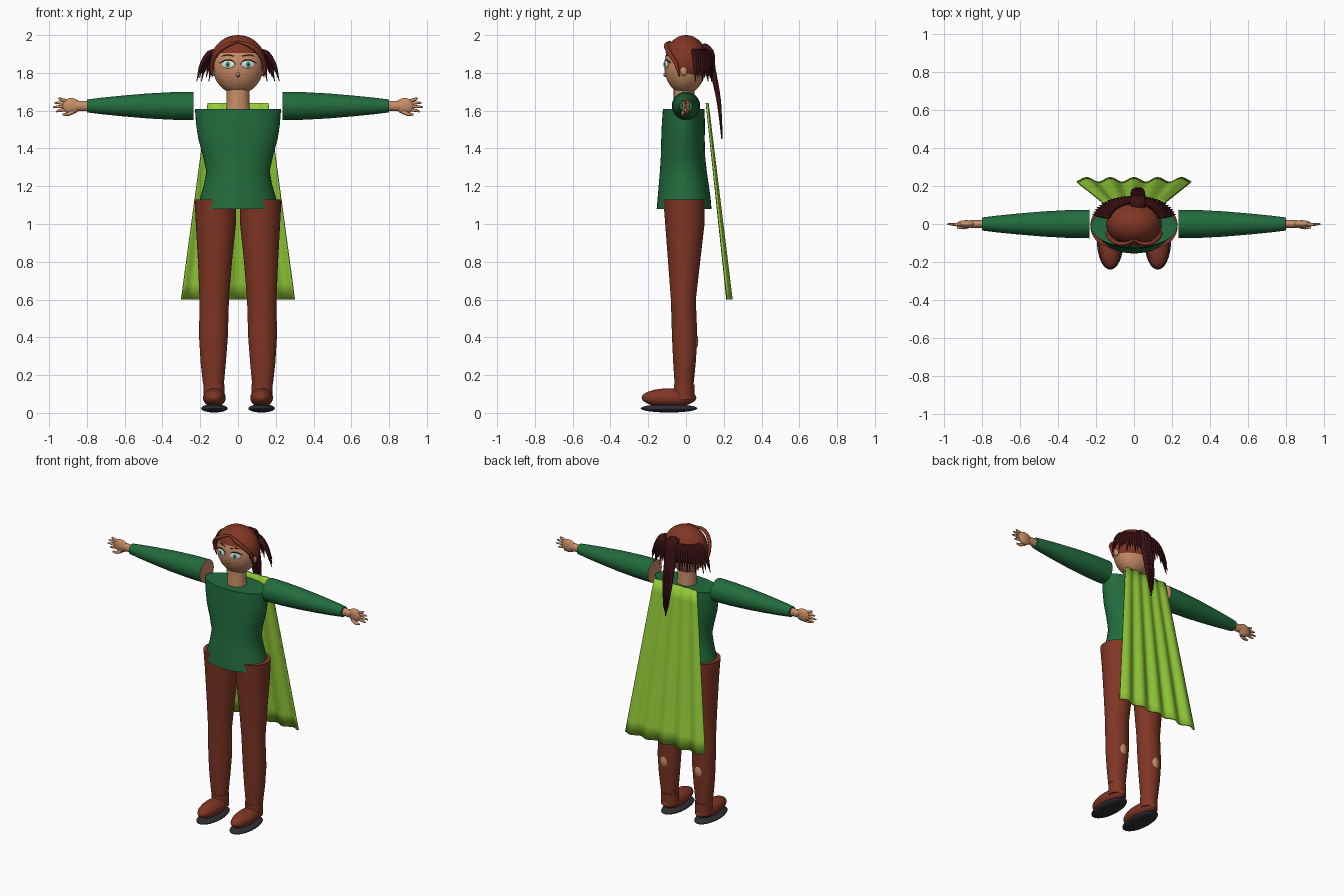
import bpy, bmesh, math
from mathutils import Vector, Matrix

cube = bpy.data.objects.get("Cube")
if cube:
    bpy.data.objects.remove(cube, do_unlink=True)


def material(name, r, g, b):
    m = bpy.data.materials.new(name)
    m.use_nodes = True
    m.diffuse_color = (r, g, b, 1)
    m.node_tree.nodes["Principled BSDF"].inputs["Base Color"].default_value = (r, g, b, 1)
    return m


GREEN = material("forest green", .016, .15, .047)
LIME = material("lime", .29, .6, .04)
RUST = material("rust brown", .216, .037, .018)
MAROON = material("dark maroon", .045, .006, .007)
SKIN = material("skin", .58, .27, .135)
SOLE = material("charcoal", .027, .027, .035)
WHITE = material("eye white", .8, .85, .82)
IRIS = material("iris green", .04, .28, .14)
BLACK = material("black", .008, .006, .006)


def add_object(name, bm, mats, smooth=50):
    bmesh.ops.recalc_face_normals(bm, faces=bm.faces)
    me = bpy.data.meshes.new(name)
    bm.to_mesh(me)
    bm.free()
    for m in mats:
        me.materials.append(m)
    ob = bpy.data.objects.new(name, me)
    bpy.context.collection.objects.link(ob)
    bpy.ops.object.select_all(action='DESELECT')
    ob.select_set(True)
    bpy.context.view_layer.objects.active = ob
    bpy.ops.object.shade_smooth_by_angle(angle=math.radians(smooth))
    return ob


def ellipsoid(name, center, radii, mat, turn=0, seg=32):
    bm = bmesh.new()
    mx = Matrix.Translation(center) @ Matrix.Rotation(turn, 4, 'Z') @ Matrix.Diagonal((*radii, 1))
    bmesh.ops.create_uvsphere(bm, u_segments=seg, v_segments=seg // 2, radius=1, matrix=mx)
    return add_object(name, bm, [mat])


def loft(name, rings, mats, along_x=False, seg=40, start_mat=0):
    """Elliptic rings (centre, radius_a, radius_b) joined into a closed tube."""
    bm = bmesh.new()
    loops = []
    for c, ra, rb in rings:
        loop = []
        for i in range(seg):
            a = math.tau * i / seg
            u, v = ra * math.cos(a), rb * math.sin(a)
            loop.append(bm.verts.new(Vector(c) + Vector((0, u, v) if along_x else (u, v, 0))))
        loops.append(loop)
    for p, q in zip(loops, loops[1:]):
        for i in range(seg):
            j = (i + 1) % seg
            bm.faces.new((p[i], p[j], q[j], q[i]))
    bm.faces.new(loops[0]).material_index = start_mat
    bm.faces.new(loops[-1])
    return add_object(name, bm, mats)


def strand(name, points, radii, mat, depth):
    """Tapered tube along a smooth path, turned into a mesh."""
    cu = bpy.data.curves.new(name, 'CURVE')
    cu.dimensions = '3D'
    cu.bevel_depth, cu.bevel_resolution, cu.resolution_u = depth, 2, 5
    cu.use_fill_caps = True
    sp = cu.splines.new('BEZIER')
    sp.bezier_points.add(len(points) - 1)
    for bp, p, r in zip(sp.bezier_points, points, radii):
        bp.co, bp.radius = p, r
        bp.handle_left_type = bp.handle_right_type = 'AUTO'
    tmp = bpy.data.objects.new(name, cu)
    bpy.context.collection.objects.link(tmp)
    bpy.context.view_layer.update()
    bm = bmesh.new()
    me = bpy.data.meshes.new_from_object(tmp.evaluated_get(bpy.context.evaluated_depsgraph_get()))
    bm.from_mesh(me)
    bpy.data.objects.remove(tmp, do_unlink=True)
    for f in bm.faces:
        f.material_index = 0
    return add_object(name, bm, [mat])


# Tunic: z, centre y, half width, half depth
tunic = [(1.08, -.01, .212, .145), (1.14, -.01, .2, .14), (1.21, -.012, .18, .132),
         (1.28, -.014, .168, .124), (1.36, -.016, .185, .117), (1.45, -.016, .21, .115),
         (1.53, -.014, .222, .114), (1.61, -.012, .228, .11)]
loft("tunic", [((0, y, z), a, b) for z, y, a, b in tunic], [GREEN])
loft("neck", [((0, -.01, 1.58), .066, .06), ((0, -.01, 1.64), .06, .055), ((0, -.01, 1.74), .06, .055)], [SKIN])

# Limbs, mirrored
leg = [(.15, .13, -.01, .055, .05), (.27, .131, -.008, .067, .06), (.4, .13, -.007, .076, .067),
       (.6, .126, -.014, .078, .066), (.8, .122, -.01, .09, .085), (1.0, .117, -.006, .106, .104),
       (1.13, .12, -.01, .11, .11)]
sleeve = [(.235, .075), (.35, .073), (.48, .066), (.62, .054), (.72, .044), (.8, .034)]
for side, s in (("left", 1), ("right", -1)):
    loft(side + "_trouser_leg", [((s * x, y, z), a, b) for z, x, y, a, b in leg], [RUST])
    ellipsoid(side + "_calf", (s * .13, .033, .38), (.035, .032, .055), SKIN)
    loft(side + "_shoe_cuff", [((s * .127, -.01, z), .056, .054) for z in (.07, .15)], [RUST])
    ellipsoid(side + "_shoe", (s * .125, -.09, .08), (.06, .145, .05), RUST)
    ellipsoid(side + "_sole", (s * .125, -.09, .024), (.07, .15, .022), SOLE)
    loft(side + "_sleeve", [((s * x, 0, 1.625), r, r) for x, r in sleeve],
         [GREEN, SKIN], along_x=True, start_mat=1)
    # Hand with four fanned fingers and a thumb
    loft(side + "_wrist", [((s * x, 0, 1.625), .02, .026) for x in (.79, .86)], [SKIN], along_x=True)
    ellipsoid(side + "_palm", (s * .883, 0, 1.625), (.05, .02, .042), SKIN)
    for i in range(4):
        dz = .03 - .018 * i
        reach = (.95, .972, .98, .962)[i]
        strand(f"{side}_finger_{i + 1}", [(s * .9, 0, 1.625 + dz * .8), (s * .94, -.003, 1.628 + dz * 1.1),
               (s * reach, 0, 1.626 + dz * 1.3)], (1.1, 1, .5), SKIN, .0085)
    strand(side + "_thumb", [(s * .87, -.01, 1.595), (s * .9, -.018, 1.582), (s * .93, -.018, 1.58)],
           (1.3, 1.1, .6), SKIN, .009)

# Head and ears
HEAD, HR = Vector((0, -.005, 1.838)), Vector((.135, .11, .15))
ellipsoid("head", HEAD, HR, SKIN, seg=48)


def on_face(x, z):
    """Point on the front of the head."""
    k = 1 - (x / HR.x) ** 2 - ((z - HEAD.z) / HR.z) ** 2
    return Vector((x, HEAD.y - HR.y * math.sqrt(k), z))


# Face details
ellipsoid("nose", on_face(0, 1.79), (.01, .01, .012), SKIN, seg=16)
for n, s in enumerate((-1, 1)):
    nx = "right_nostril" if s < 0 else "left_nostril"
    ellipsoid(nx, on_face(s * .004, 1.785) + Vector((0, -.008, 0)), (.003, .003, .003), BLACK, seg=8)
for side, s in (("left", 1), ("right", -1)):
    ellipsoid(side + "_ear", (s * .132, -.012, 1.81), (.015, .02, .026), SKIN, seg=20)
    turn = s * .32
    eye = on_face(s * .052, 1.845)
    out = Vector((math.sin(turn), -math.cos(turn), 0))
    ellipsoid(side + "_eye_white", eye, (.037, .007, .021), WHITE, turn)
    ellipsoid(side + "_iris", eye + out * .002, (.016, .007, .017), IRIS, turn)
    ellipsoid(side + "_pupil", eye + out * .004, (.007, .006, .008), BLACK, turn, 16)
    lid = [on_face(s * x, z) for x, z in ((.014, 1.846), (.03, 1.862), (.052, 1.868), (.075, 1.863), (.097, 1.852))]
    strand(side + "_lashes", lid, (.5, 1, 1, 1, .5), BLACK, .0035)
    brow = [on_face(s * x, z) for x, z in ((.02, 1.888), (.055, 1.895), (.09, 1.887))]
    strand(side + "_brow", brow, (.6, 1, .4), MAROON, .0035)
    # Parted fringe lock sweeping over the temple
    strand(side + "_fringe_lock", [(0, -.085, 1.965), (s * .06, -.105, 1.945), (s * .115, -.085, 1.9),
           (s * .14, -.05, 1.84), (s * .137, -.035, 1.78)], (.6, 1.2, 1.2, 1, .3), RUST, .01)

# Hair cap, open over the face
bm = bmesh.new()
mx = Matrix.Translation((0, 0, 1.86)) @ Matrix.Diagonal((.145, .115, .14, 1))
bmesh.ops.create_uvsphere(bm, u_segments=72, v_segments=48, radius=1, matrix=mx)
face_opening = [f for f in bm.faces if f.calc_center_median().z < 1.905
                and f.calc_center_median().y < -.02 - (f.calc_center_median().z - 1.73) * .33]
bmesh.ops.delete(bm, geom=face_opening, context='FACES')
add_object("hair_cap", bm, [RUST])

# Flared locks round the back, longest at the sides
COUNT = 31
for i in range(COUNT):
    a = math.radians(12 + 156 * i / (COUNT - 1))
    c, s = math.cos(a), math.sin(a)
    flare = .03 + .05 * abs(c)
    wave = .02 * (i % 3)

    def around(grow, z):
        return (c * (.135 + grow), .02 + s * (.095 + grow * .6), z)
    strand(f"back_lock_{i + 1}", [around(-.01, 1.92), around(.02, 1.905), around(.02 + flare * .5, 1.85),
           around(flare + .01, 1.755 + wave)], (.8, 1.2, 1, .15), MAROON, .011)

# Ponytail made of parallel locks
ellipsoid("ponytail_tie", (.02, .1, 1.92), (.035, .03, .035), MAROON)
for i in range(5):
    x = .02 + .012 * (i - 2)
    strand(f"ponytail_lock_{i + 1}", [(x, .075, 1.93), (x, .115, 1.93), (x, .14, 1.82), (x, .172, 1.66),
           (x * .6 + .008, .19, 1.45 + .025 * abs(i - 2))], (1, 1.4, 1.4, 1, .25), MAROON, .012)

# Pleated cape
bm = bmesh.new()
COLS, ROWS = 60, 12
grid = []
for r in range(ROWS + 1):
    t = r / ROWS
    row = []
    for k in range(COLS + 1):
        u = 2 * k / COLS - 1
        fold = (.003 + .009 * t) * math.cos(math.tau * 2.4 * u)
        row.append(bm.verts.new((u * (.16 + .14 * t), .112 + .118 * t + fold, 1.64 - 1.04 * t)))
    grid.append(row)
for p, q in zip(grid, grid[1:]):
    for k in range(COLS):
        bm.faces.new((p[k], p[k + 1], q[k + 1], q[k]))
cape = add_object("cape", bm, [LIME])
thick = cape.modifiers.new("thickness", 'SOLIDIFY')
thick.thickness, thick.offset = .01, 0
